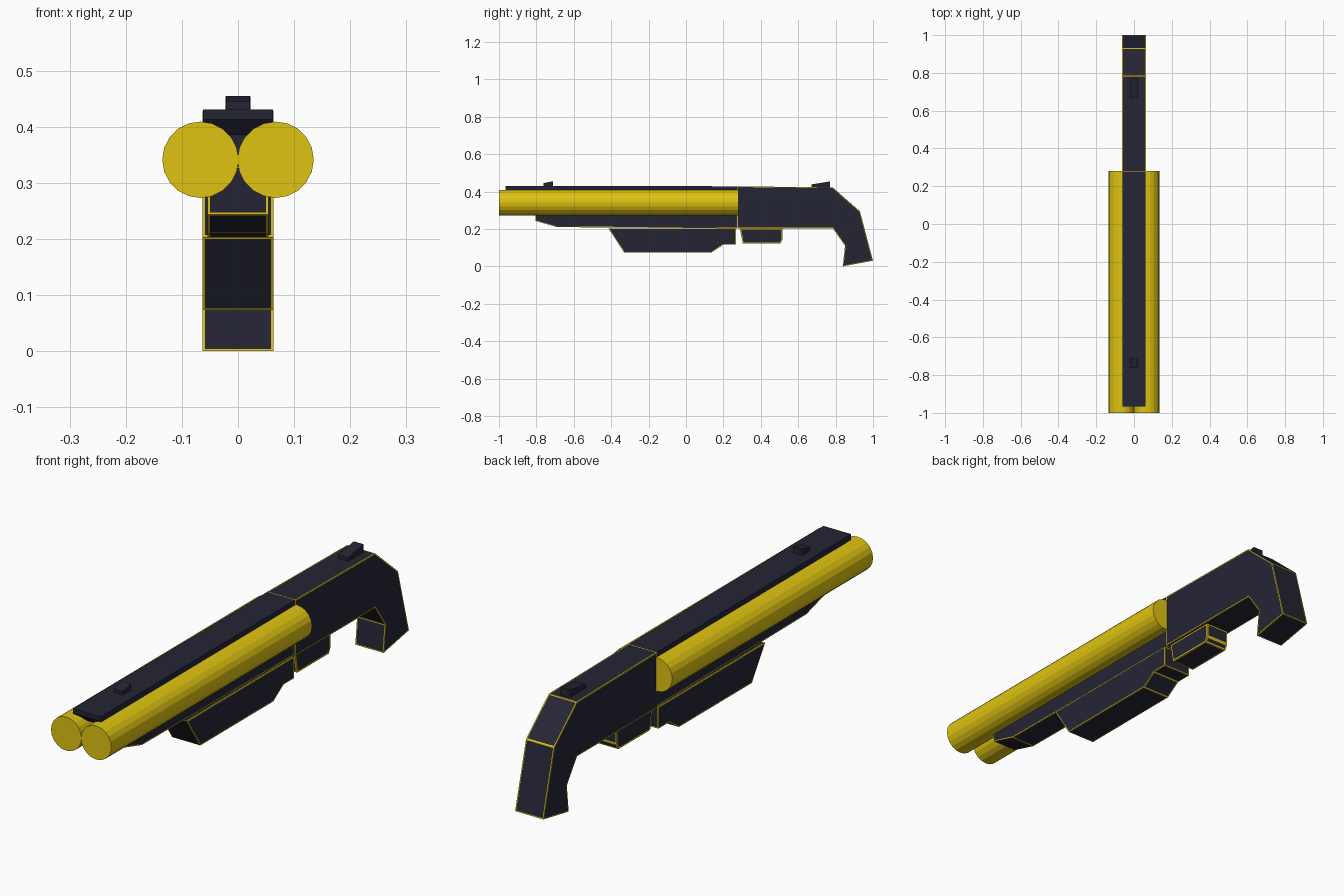
import bpy, bmesh, math
from mathutils import Matrix

if "Cube" in bpy.data.objects:
    bpy.data.objects.remove(bpy.data.objects["Cube"])


def material(name, rgb):
    m = bpy.data.materials.new(name)
    m.diffuse_color = (*rgb, 1)
    m.use_nodes = True
    m.node_tree.nodes["Principled BSDF"].inputs["Base Color"].default_value = m.diffuse_color
    return m


DARK = material("dark navy", (0.018, 0.018, 0.036))
GOLD = material("gold yellow", (0.74, 0.55, 0.006))


def finish(name, bm, mats):
    bmesh.ops.recalc_face_normals(bm, faces=bm.faces)
    me = bpy.data.meshes.new(name)
    bm.to_mesh(me)
    bm.free()
    for m in mats:
        me.materials.append(m)
    ob = bpy.data.objects.new(name, me)
    bpy.context.collection.objects.link(ob)
    return ob


def slab(name, profile, half, rim=0.0):
    """Side profile (y, z) extruded across x; rim adds thin gold edging to each face."""
    bm = bmesh.new()
    face = bm.faces.new([bm.verts.new((-half, y, z)) for y, z in profile])
    ext = bmesh.ops.extrude_face_region(bm, geom=[face], use_keep_orig=True)
    for v in ext["geom"]:
        if isinstance(v, bmesh.types.BMVert):
            v.co.x = half
    bmesh.ops.recalc_face_normals(bm, faces=bm.faces)
    if rim:
        edging = bmesh.ops.inset_individual(bm, faces=bm.faces[:], thickness=rim,
                                            use_even_offset=True)
        for f in edging["faces"]:
            f.material_index = 1
    return finish(name, bm, [DARK, GOLD])


# Twin barrels
for side, label in ((-1, "left"), (1, "right")):
    bm = bmesh.new()
    bmesh.ops.create_cone(bm, cap_ends=True, segments=20, radius1=0.068, radius2=0.068,
                          depth=1.28,
                          matrix=Matrix.Translation((side * 0.067, -0.36, 0.341))
                          @ Matrix.Rotation(math.pi / 2, 4, 'X'))
    finish(label + "_barrel", bm, [GOLD])

# Receiver flowing into the pistol grip
slab("receiver_and_grip",
     [(0.275, 0.203), (0.275, 0.428), (0.785, 0.422), (0.93, 0.295), (1.0, 0.03),
      (0.838, 0.0), (0.85, 0.11), (0.785, 0.203)], 0.063, 0.004)

# Flat rib on top of the barrels
slab("top_rib", [(-0.965, 0.431), (0.276, 0.428), (0.276, 0.385), (-0.94, 0.385),
                 (-0.965, 0.413)], 0.062)

# Forend under the barrels
slab("forend", [(-0.805, 0.33), (-0.805, 0.243), (-0.69, 0.21), (0.274, 0.203),
                (0.274, 0.33)], 0.054, 0.004)

# Pump handle
slab("pump_handle", [(-0.415, 0.203), (-0.33, 0.073), (0.135, 0.073), (0.20, 0.116),
                     (0.266, 0.116), (0.266, 0.203)], 0.063, 0.004)

# Trigger guard block
slab("trigger_guard", [(0.288, 0.204), (0.303, 0.122), (0.505, 0.122), (0.516, 0.145),
                       (0.516, 0.204)], 0.052, 0.006)

# Sights
slab("front_sight", [(-0.762, 0.425), (-0.762, 0.445), (-0.712, 0.455), (-0.712, 0.425)], 0.021)
slab("rear_sight", [(0.67, 0.415), (0.67, 0.438), (0.77, 0.454), (0.77, 0.415)], 0.022)
